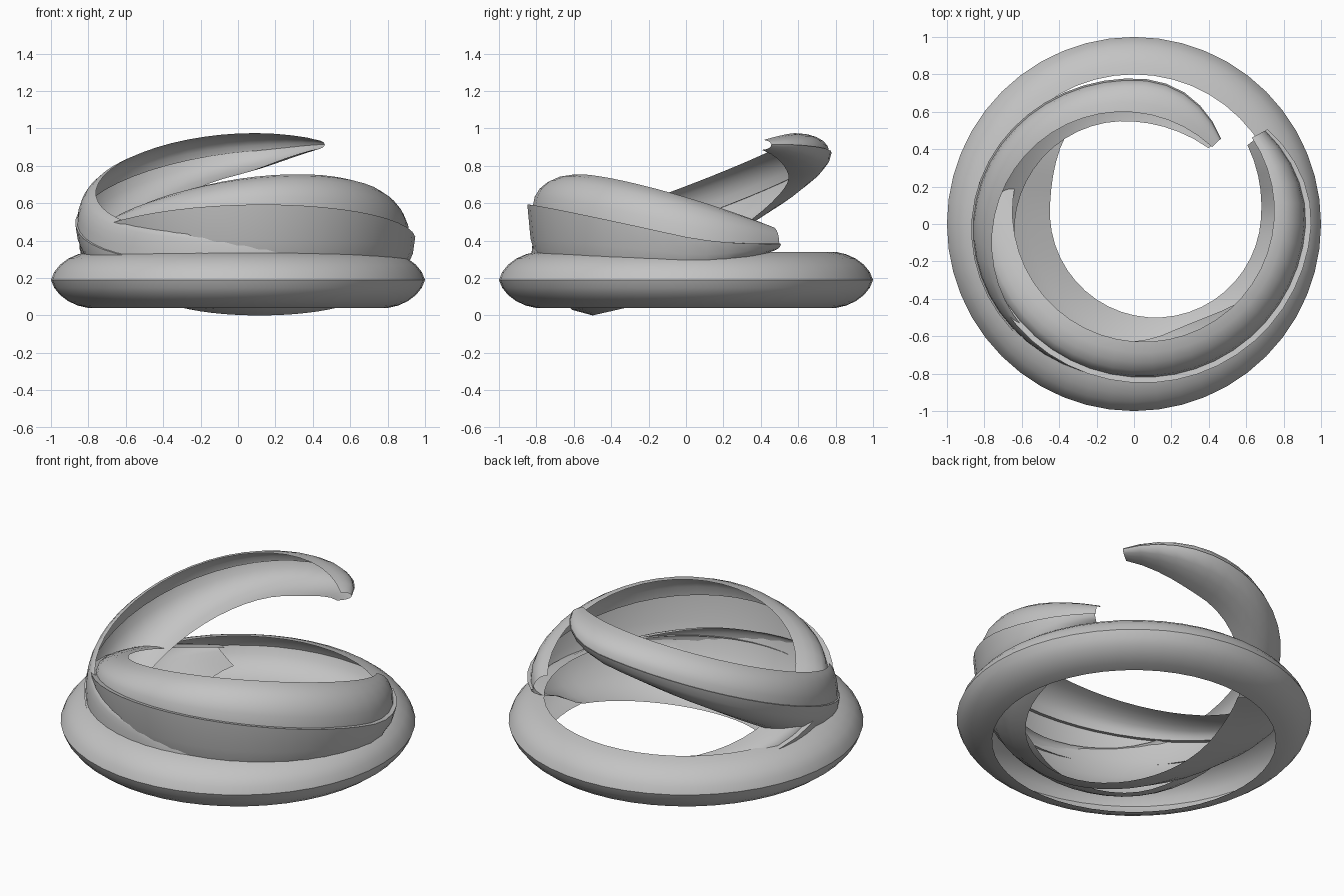
import bpy, bmesh, math
from mathutils import Vector

cube = bpy.data.objects.get("Cube")
if cube:
    bpy.data.objects.remove(cube)

grey = bpy.data.materials.new("plain_grey")
grey.use_nodes = True
tone = (0.55, 0.55, 0.55, 1)
grey.diffuse_color = tone
grey.node_tree.nodes["Principled BSDF"].inputs["Base Color"].default_value = tone

QUARTER = 5


def hoop(x, y, z, radius, slope_x=0, slope_y=0, squash=1, droop=0):
    """Return a function giving points on a tilted circle that may sag late on."""
    def at(angle, shrink=0):
        dx = (radius - shrink) * math.cos(angle)
        dy = (radius - shrink) * math.sin(angle) * squash
        late = max(0, angle - math.radians(240))
        return Vector((x + dx, y + dy,
                       z + slope_x * dx + slope_y * dy - droop * late * late))
    return at


def bulge(rim, ridge, t, straight):
    """Point on a quarter ellipse from rim (t=0) to ridge (t=1)."""
    a = t * math.pi / 2
    across, down = math.sin(a), 1 - math.cos(a)
    across += (t - across) * straight
    down += (t - down) * straight
    d = ridge - rim
    return rim + Vector((d.x * across, d.y * across, d.z * down))


def shell(name, upper, ridge, lower, start=0, end=360, start_size=1, end_size=1,
          end_curve=None, lip=0, straight=0):
    """Open curved band through an upper rim, an outer ridge and a lower rim."""
    closed = end - start >= 360
    steps = round((end - start) / 7.5)
    bm = bmesh.new()
    rows = []
    for i in range(steps if closed else steps + 1):
        deg = start + (end - start) * i / steps
        a = math.radians(deg)
        points = [upper(a), ridge(a, lip), ridge(a), lower(a)]
        # draw the section together near each open end
        for gap, tip, curve in ((deg - start, start_size, upper),
                                (end - deg, end_size, end_curve or upper)):
            size = tip + (1 - tip) * math.sin(min(1, gap / 40) * math.pi / 2)
            points = [curve(a).lerp(p, size) for p in points]
        top, inner, outer, low = points
        row = [bulge(top, inner, k / QUARTER, straight) for k in range(QUARTER + 1)]
        if lip:
            row.append(outer)
        row += [bulge(low, outer, 1 - k / QUARTER, straight)
                for k in range(1, QUARTER + 1)]
        rows.append([bm.verts.new(co) for co in row])
    count = len(rows)
    for i in range(count if closed else count - 1):
        p, q = rows[i], rows[(i + 1) % count]
        for k in range(len(p) - 1):
            bm.faces.new((p[k], p[k + 1], q[k + 1], q[k]))
    mesh = bpy.data.meshes.new(name)
    bm.to_mesh(mesh)
    bm.free()
    mesh.materials.append(grey)
    obj = bpy.data.objects.new(name, mesh)
    bpy.context.collection.objects.link(obj)
    bpy.ops.object.select_all(action='DESELECT')
    obj.select_set(True)
    bpy.context.view_layer.objects.active = obj
    bpy.ops.object.shade_smooth_by_angle(angle=math.radians(40))


# full ring at the bottom
shell("base_ring",
      hoop(0, 0, 0.34, 0.8), hoop(0, 0, 0.19, 1), hoop(0, 0, 0.04, 0.8),
      straight=0.25)

# highest crescent, rising toward the back and sagging at its far end
upper_ridge = hoop(-0.01, -0.03, 0.59, 0.86, 0.11, 0.35, 0.94, 0.09)
shell("upper_crescent",
      hoop(-0.06, -0.1, 0.71, 0.7, 0.08, 0.37, 1, 0.09),
      upper_ridge,
      hoop(-0.05, -0.04, 0.426, 0.59, 0.27, 0.53, 1, 0.09),
      start=47, end=335, start_size=0.3, end_size=0.3,
      end_curve=upper_ridge, lip=0.01)

# lower crescent, deepest at the front
shell("lower_crescent",
      hoop(0.05, 0.07, 0.52, 0.7, 0.13, -0.31),
      hoop(0.05, 0.05, 0.39, 0.9, 0.02, -0.225),
      hoop(0.115, 0.065, 0.13, 0.565, 0, 0.23),
      start=138, end=394, start_size=0.65, end_size=0.5, lip=0.03)
